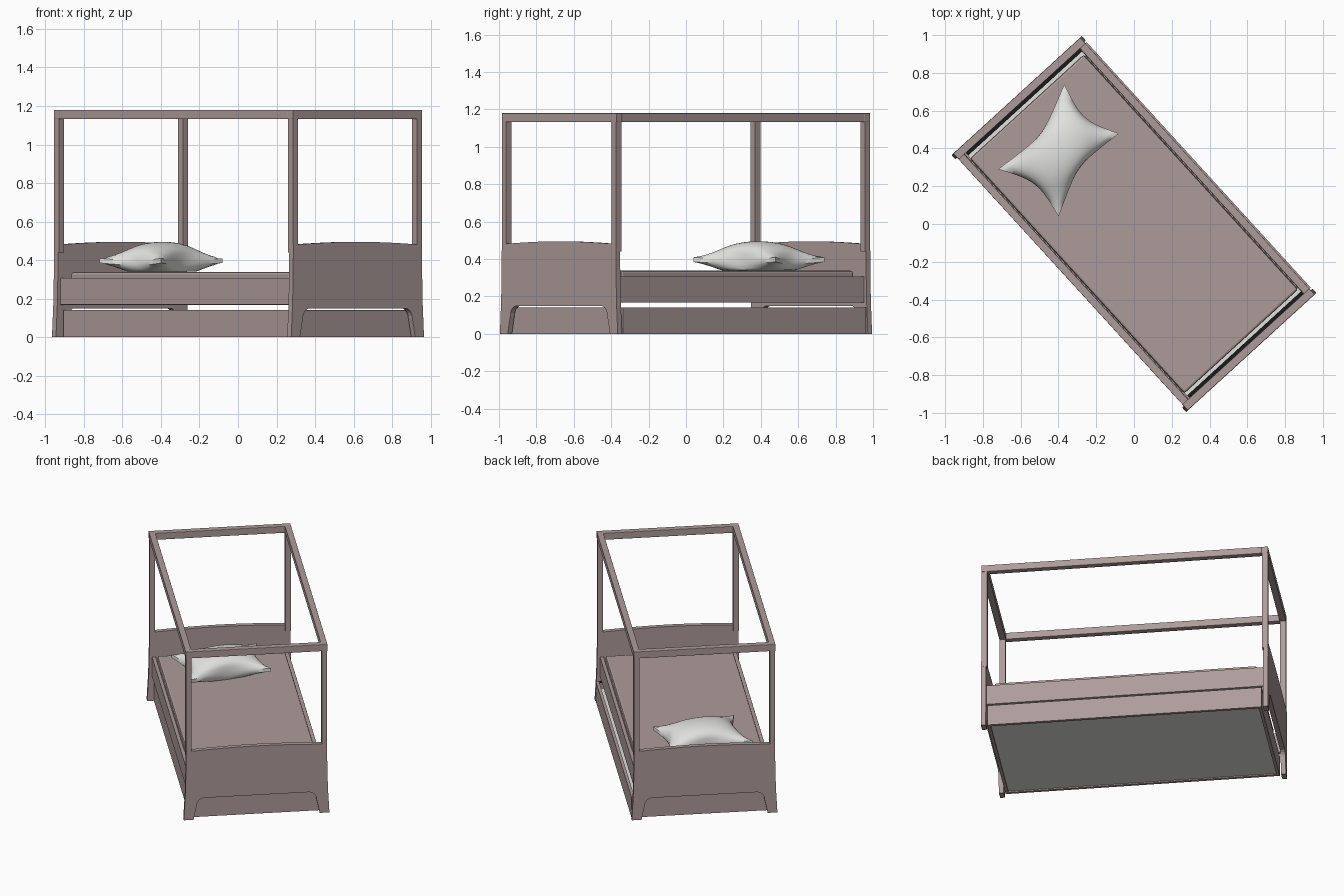
import bpy, bmesh, math
from mathutils import Matrix, Vector

if "Cube" in bpy.data.objects:
    bpy.data.objects.remove(bpy.data.objects["Cube"])

ROT = Matrix.Rotation(math.radians(-47.6), 4, 'Z')  # local x = bed length, y = bed width


def material(name, rgb):
    m = bpy.data.materials.new(name)
    m.diffuse_color = (*rgb, 1)
    m.use_nodes = True
    m.node_tree.nodes["Principled BSDF"].inputs["Base Color"].default_value = m.diffuse_color
    return m


PINK = material("dusty pink wood", (0.42, 0.33, 0.325))
WHITE = material("soft white fabric", (0.76, 0.76, 0.74))
BLACK = material("dark underside", (0.01, 0.01, 0.01))


def finish(name, bm, mat, bevel=0.0, smooth=False):
    bmesh.ops.recalc_face_normals(bm, faces=bm.faces)
    bm.transform(ROT)
    me = bpy.data.meshes.new(name)
    bm.to_mesh(me)
    bm.free()
    me.materials.append(mat)
    ob = bpy.data.objects.new(name, me)
    bpy.context.collection.objects.link(ob)
    if bevel:
        mod = ob.modifiers.new("soft edges", 'BEVEL')
        mod.width, mod.segments = bevel, 2
    if smooth:
        bpy.ops.object.select_all(action='DESELECT')
        ob.select_set(True)
        bpy.context.view_layer.objects.active = ob
        bpy.ops.object.shade_smooth_by_angle(angle=math.radians(40))
    return ob


def box(name, x, y, z, mat=PINK, bevel=0.0):
    bm = bmesh.new()
    bmesh.ops.create_cube(bm, size=1)
    for v in bm.verts:
        v.co = [lo + (c + 0.5) * (hi - lo) for c, (lo, hi) in zip(v.co, (x, y, z))]
    return finish(name, bm, mat, bevel)


def span(s, a, b):
    return tuple(sorted((s * a, s * b)))


# Curved end panels with an arched leg cut-out
def panel(name, s):
    half = [(0.452, 0.48), (0.453, 0.36), (0.457, 0.18), (0.467, 0.0), (0.405, 0.0)]
    half += [(0.395, 0.05)]
    half += [(0.335 + 0.05 * math.cos(a), 0.095 + 0.055 * math.sin(a))
             for a in (math.radians(d) for d in range(0, 91, 18))]
    top = [(-0.452 + 0.904 * i / 12, 0.48 + 0.015 * math.sin(math.pi * i / 12)) for i in range(1, 12)]
    pts = top + half + [(-y, z) for y, z in reversed(half)]
    bm = bmesh.new()
    f = bm.faces.new([bm.verts.new((s * 0.89, y, z)) for y, z in pts])
    r = bmesh.ops.extrude_face_region(bm, geom=[f])
    for v in r["geom"]:
        if isinstance(v, bmesh.types.BMVert):
            v.co.x = s * 0.921
    finish(name, bm, PINK)


for s, end in ((-1, "head"), (1, "foot")):
    panel(end + "_panel", s)
    # Canopy posts and end beams
    for t, side in ((-1, "left"), (1, "right")):
        box(f"{end}_{side}_post", span(s, 0.882, 0.92), span(t, 0.418, 0.453), (0.44, 1.14))
    box(end + "_canopy_beam", span(s, 0.878, 0.92), (-0.455, 0.455), (1.133, 1.18), bevel=0.003)

# Canopy side beams and bed side rails
for t, side in ((-1, "left"), (1, "right")):
    box(side + "_canopy_beam", (-0.88, 0.88), span(t, 0.415, 0.455), (1.133, 1.18), bevel=0.003)
    box(side + "_rail", (-0.903, 0.903), span(t, 0.412, 0.436), (0.168, 0.307), bevel=0.003)

# Bed base and mattress
box("bed_base", (-0.835, 0.835), (-0.412, 0.412), (0.176, 0.30))
box("bed_base_underside", (-0.835, 0.835), (-0.412, 0.412), (0.17, 0.176), BLACK)
box("mattress", (-0.842, 0.842), (-0.408, 0.408), (0.29, 0.338), bevel=0.012)

# Trundle drawer below the bed
Y0, Y1 = -0.424, 0.464
for s, end in ((-1, "head"), (1, "foot")):
    box(f"drawer_{end}_wall", span(s, 0.86, 0.88), (Y0, Y1), (0, 0.138))
    box(f"drawer_{end}_rim", span(s, 0.86, 0.88), (Y0 + 0.02, Y1 - 0.02), (0.138, 0.142), BLACK)
box("drawer_left_wall", (-0.88, 0.88), (Y0, Y0 + 0.02), (0, 0.142))
box("drawer_right_wall", (-0.88, 0.88), (Y1 - 0.02, Y1), (0, 0.142))
box("drawer_mattress", (-0.86, 0.86), (Y0 + 0.02, Y1 - 0.02), (0.008, 0.10), WHITE)

# Pillow: puffed quad with pinched edges and pointed corners
N = 24
CORNERS = [Vector(c) for c in ((-0.795, 0.226), (-0.408, 0.264), (-0.299, -0.268), (-0.699, -0.336))]
CENTRE = sum(CORNERS, Vector((0, 0))) / 4
bm = bmesh.new()
grids = []
for side in (1, -1):
    grid = []
    for i in range(N + 1):
        row = []
        for j in range(N + 1):
            s, t = i / N, j / N
            a, b = 2 * s - 1, 2 * t - 1
            p = CORNERS[0].lerp(CORNERS[1], s).lerp(CORNERS[3].lerp(CORNERS[2], s), t)
            pinch = 0.30 * a * a * (1 - b * b) + 0.20 * b * b * (1 - a * a)
            p = p + (CENTRE - p) * pinch
            puff = ((1 - a * a) * (1 - b * b)) ** 0.55
            seam = 0.385 + 0.012 * (a * b) ** 2
            z = seam + 0.012 + 0.098 * puff if side > 0 else max(0.340, seam - 0.012 - 0.06 * puff)
            row.append(bm.verts.new((p.x, p.y, z)))
        grid.append(row)
    grids.append(grid)
    for i in range(N):
        for j in range(N):
            bm.faces.new((grid[i][j], grid[i + 1][j], grid[i + 1][j + 1], grid[i][j + 1]))
ring = [(i, 0) for i in range(N)] + [(N, j) for j in range(N)]
ring += [(N - i, N) for i in range(N)] + [(0, N - j) for j in range(N)]
top, low = grids
for (i, j), (k, l) in zip(ring, ring[1:] + ring[:1]):
    bm.faces.new((top[i][j], top[k][l], low[k][l], low[i][j]))
finish("pillow", bm, WHITE, smooth=True)
